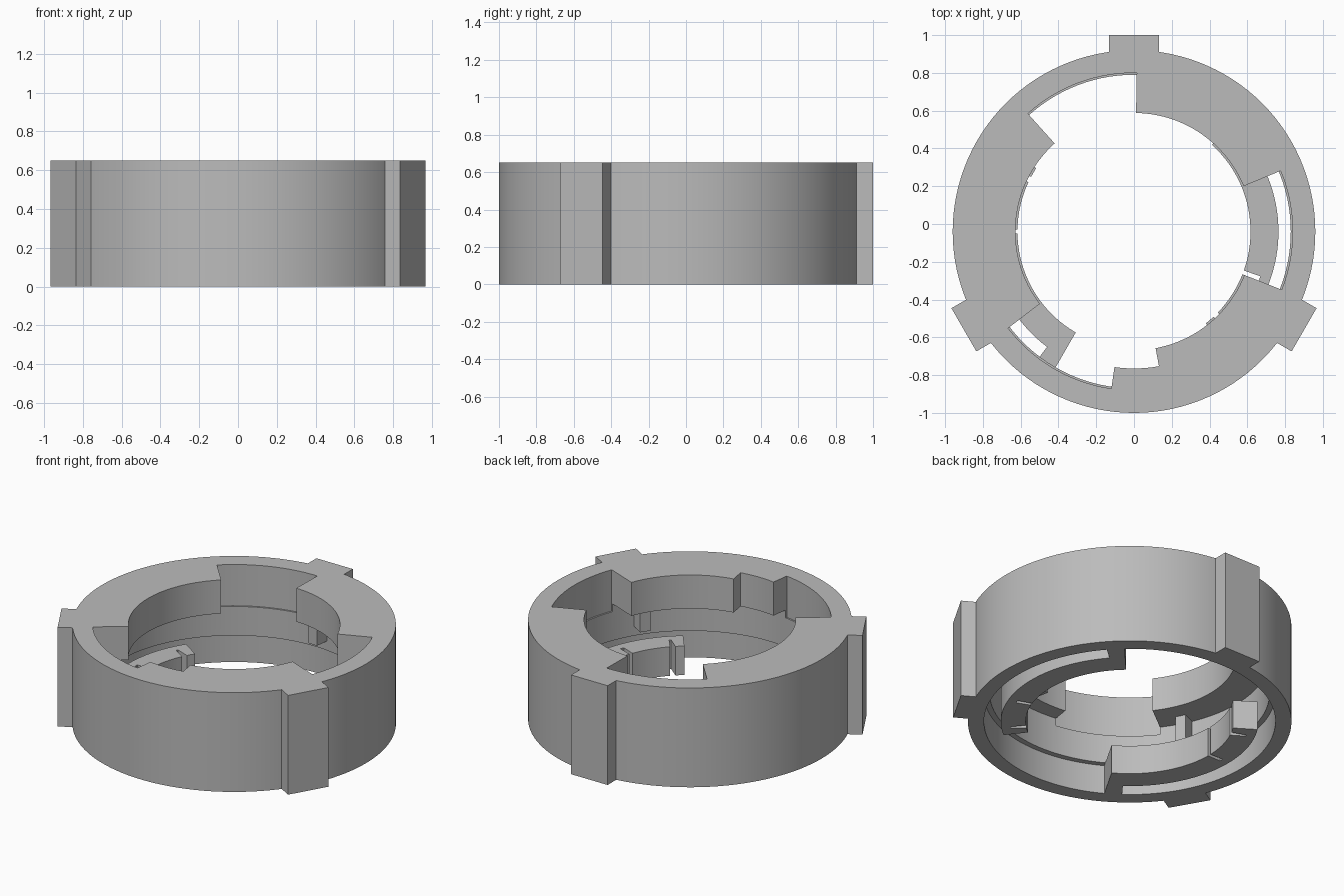
import bpy, bmesh
from math import sin, cos, radians
from mathutils import Matrix

if "Cube" in bpy.data.objects:
    bpy.data.objects.remove(bpy.data.objects["Cube"], do_unlink=True)

CY = -0.04        # ring axis offset in y
TOP = 0.65        # total height
STEP = 0.19       # height of the lower recess and of the spring arms
SHELF = 0.43      # underside of the inner flange
WALL = 0.83       # cavity wall radius
RECESS = 0.865    # lower recess radius
BORE = 0.628      # flange bore radius

grey = bpy.data.materials.new("plain grey")
grey.use_nodes = True
colour = (0.5, 0.5, 0.5, 1)
grey.diffuse_color = colour
grey.node_tree.nodes["Principled BSDF"].inputs["Base Color"].default_value = colour


def arc(r, a0, a1):
    """Points on an arc around the ring axis, angles in degrees."""
    n = max(2, round(abs(a1 - a0) / 3))
    angles = [radians(a0 + (a1 - a0) * i / n) for i in range(n + 1)]
    return [(r * cos(a), r * sin(a) + CY) for a in angles]


def sector(r0, r1, a0, a1):
    return arc(r1, a0, a1) + arc(r0, a1, a0)


def disc(r):
    return arc(r, 0, 360)[:-1]


def prism(name, outline, z0, z1):
    """Extrude a flat outline between two heights."""
    bm = bmesh.new()
    face = bm.faces.new([bm.verts.new((x, y, z0)) for x, y in outline])
    new = bmesh.ops.extrude_face_region(bm, geom=[face])["geom"]
    top = [v for v in new if isinstance(v, bmesh.types.BMVert)]
    bmesh.ops.translate(bm, verts=top, vec=(0, 0, z1 - z0))
    bmesh.ops.recalc_face_normals(bm, faces=bm.faces)
    mesh = bpy.data.meshes.new(name)
    bm.to_mesh(mesh)
    bm.free()
    mesh.materials.append(grey)
    ob = bpy.data.objects.new(name, mesh)
    bpy.context.collection.objects.link(ob)
    return ob


def combine(target, other, operation):
    """Apply a boolean and remove the helper."""
    mod = target.modifiers.new("boolean", 'BOOLEAN')
    mod.operation = operation
    mod.solver = 'EXACT'
    mod.object = other
    bpy.context.view_layer.objects.active = target
    bpy.ops.object.modifier_apply(modifier=mod.name)
    bpy.data.objects.remove(other, do_unlink=True)


# Outer ring with three locating lugs
ring = prism("ring_body", disc(0.96), 0, TOP)
for angle in (90, 210, 330):
    a = radians(angle)
    corners = [(0.9, -0.132), (1.04, -0.132), (1.04, 0.132), (0.9, 0.132)]
    outline = [(u * cos(a) - v * sin(a), u * sin(a) + v * cos(a) + CY) for u, v in corners]
    combine(ring, prism("lug", outline, 0, TOP), 'UNION')

# Stepped cavity below the flange, and the bore through it
for radius, z0, z1 in ((RECESS, -0.1, STEP), (WALL, STEP - 0.05, SHELF), (BORE, 0.1, 1)):
    combine(ring, prism("cavity_cutter", disc(radius), z0, z1), 'DIFFERENCE')

# Three entry notches and one shallow pocket in the flange
for radius, a0, a1 in ((0.84, 89, 132), (0.84, 217.5, 261.8),
                       (0.84, 338.5, 382.5), (0.725, 261, 280.5)):
    cutter = prism("notch_cutter", sector(0.5, radius, a0, a1), SHELF - 0.05, 1)
    combine(ring, cutter, 'DIFFERENCE')


# Spring arms: rooted on the wall, with a relief slot and a notch near the tip
def spring_arm(name, root, slot, tip):
    inner, outer, neck = 0.617, 0.765, 0.71
    outline = arc(RECESS + 0.01, root, root - 7) + arc(outer, root - 7, tip)
    outline += arc(inner, tip, tip + 5)
    outline += arc(neck, tip + 6, tip + 7)
    outline += arc(inner, tip + 8, slot - 1)
    outline += arc(neck, slot - 1, slot + 1)
    outline += arc(inner, slot + 1, root)
    return prism(name, outline, 0, STEP)


parts = [ring,
         spring_arm("left_spring_arm", 48, -20.5, -52),
         spring_arm("right_spring_arm", 240, 180, 147)]

# Stop ribs hanging beneath the flange beside each notch
for name, angle in (("back_stop", 86), ("right_stop", 206), ("left_stop", 326)):
    parts.append(prism(name, sector(0.74, WALL + 0.01, angle - 2.5, angle + 2.5),
                       STEP + 0.06, SHELF + 0.01))

# Smooth curved walls, keep the corners crisp
bpy.ops.object.select_all(action='DESELECT')
for ob in parts:
    ob.select_set(True)
bpy.context.view_layer.objects.active = ring
bpy.ops.object.shade_smooth_by_angle(angle=radians(25))
